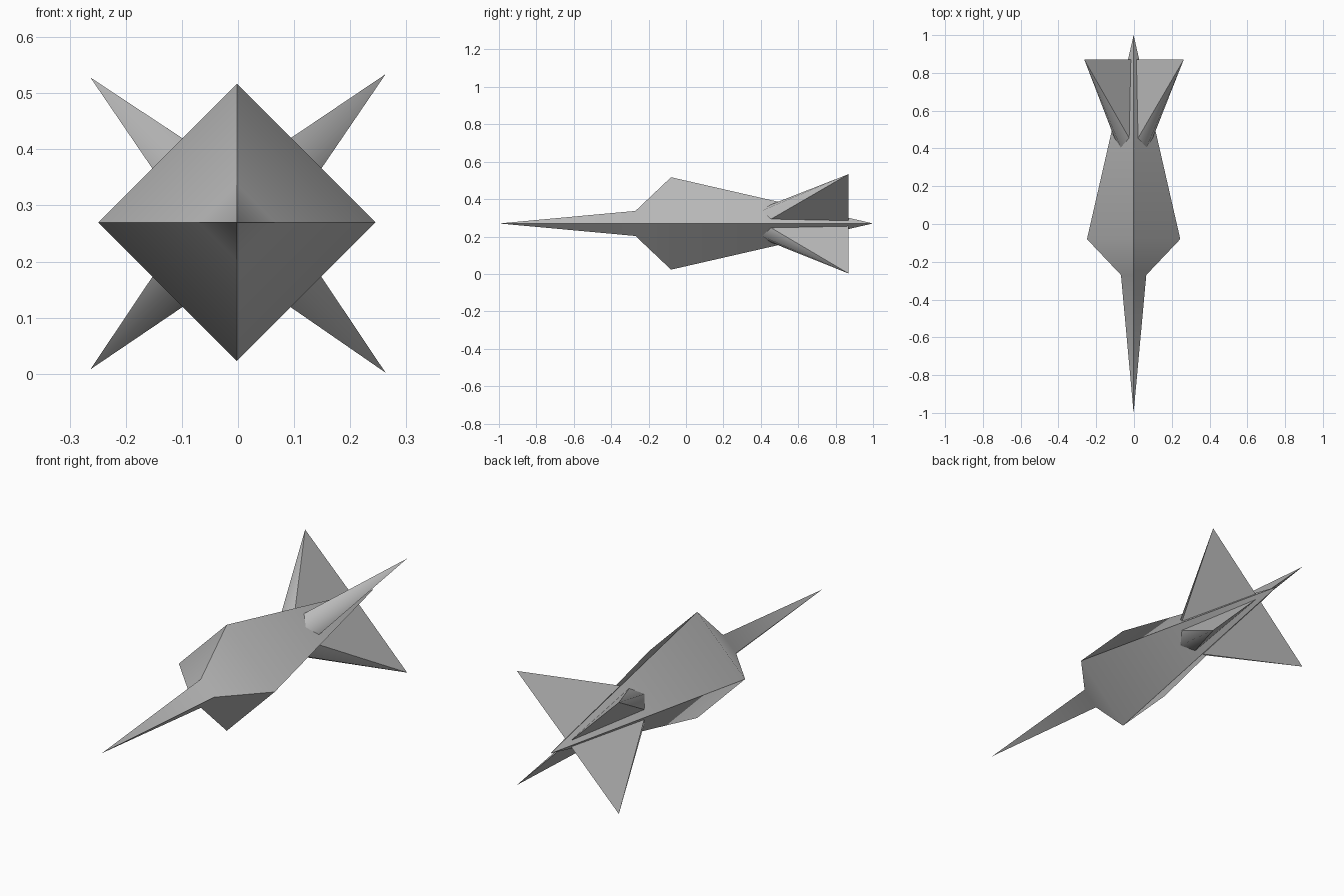
import bpy
import bmesh
from math import sqrt
from mathutils import Vector

cube = bpy.data.objects.get("Cube")
if cube:
    bpy.data.objects.remove(cube, do_unlink=True)

grey = bpy.data.materials.new("plain grey")
grey.use_nodes = True
colour = (0.5, 0.5, 0.5, 1)
grey.diffuse_color = colour
grey.node_tree.nodes["Principled BSDF"].inputs["Base Color"].default_value = colour

CENTRE = Vector((-0.002, 0, 0.27))


def finish(name, bm):
    """Turn a bmesh into a smooth-shaded object, keeping its sharp edges."""
    bmesh.ops.recalc_face_normals(bm, faces=bm.faces)
    for face in bm.faces:
        face.smooth = True
    mesh = bpy.data.meshes.new(name)
    bm.to_mesh(mesh)
    bm.free()
    mesh.materials.append(grey)
    obj = bpy.data.objects.new(name, mesh)
    bpy.context.collection.objects.link(obj)
    return obj


# Body: a square-section spindle with a long nose spike and a tapered tail
def make_body():
    bm = bmesh.new()
    corners = [Vector(c) for c in ((1, 0, 0), (0, 0, 1), (-1, 0, 0), (0, 0, -1))]
    nose = bm.verts.new(CENTRE + Vector((0, -1, 0)))
    tail = bm.verts.new(CENTRE + Vector((0, 1, 0)))
    neck, waist = [[bm.verts.new(CENTRE + c * r + Vector((0, y, 0))) for c in corners]
                   for y, r in ((-0.27, 0.067), (-0.08, 0.247))]
    for i in range(4):
        j = (i + 1) % 4
        bm.faces.new((nose, neck[i], neck[j]))
        bm.faces.new((neck[i], waist[i], waist[j], neck[j]))
        bm.faces.new((waist[i], tail, waist[j]))
    # the four lengthwise ridges are crisp, the rings are soft
    for edge in bm.edges:
        a, b = edge.verts
        edge.smooth = abs(a.co.y - b.co.y) < 0.01
    finish("body", bm)


# Fin: a swept blade with a kite-shaped foot lying on one tail face
def make_fin(name, sx, sz):
    bm = bmesh.new()
    out = Vector((sx, 0, sz)) / sqrt(2)
    side = Vector((-sz, 0, sx)) / sqrt(2)

    def foot(y, width):
        radius = 0.247 * (1 - y) / 1.08 / sqrt(2)
        return bm.verts.new(CENTRE + out * radius + side * width + Vector((0, y, 0)))

    front, left, back, right = (foot(0.405, 0), foot(0.455, 0.055),
                                foot(0.87, 0), foot(0.455, -0.055))
    rise = 0.26 if sx < 0 else 0.266
    tip = bm.verts.new((sx * 0.263, 0.87, 0.268 + sz * rise))
    ring = (front, left, back, right)
    for i in range(4):
        bm.faces.new((ring[i], ring[(i + 1) % 4], tip))
    bm.faces.new((front, left, right))
    bm.faces.new((left, back, right))
    # only the leading edge is soft
    for edge in bm.edges:
        edge.smooth = front in edge.verts and tip in edge.verts
    finish(name, bm)


make_body()
for x_name, sx in (("left", 1), ("right", -1)):
    for z_name, sz in (("upper", 1), ("lower", -1)):
        make_fin(f"{z_name}_{x_name}_fin", sx, sz)
